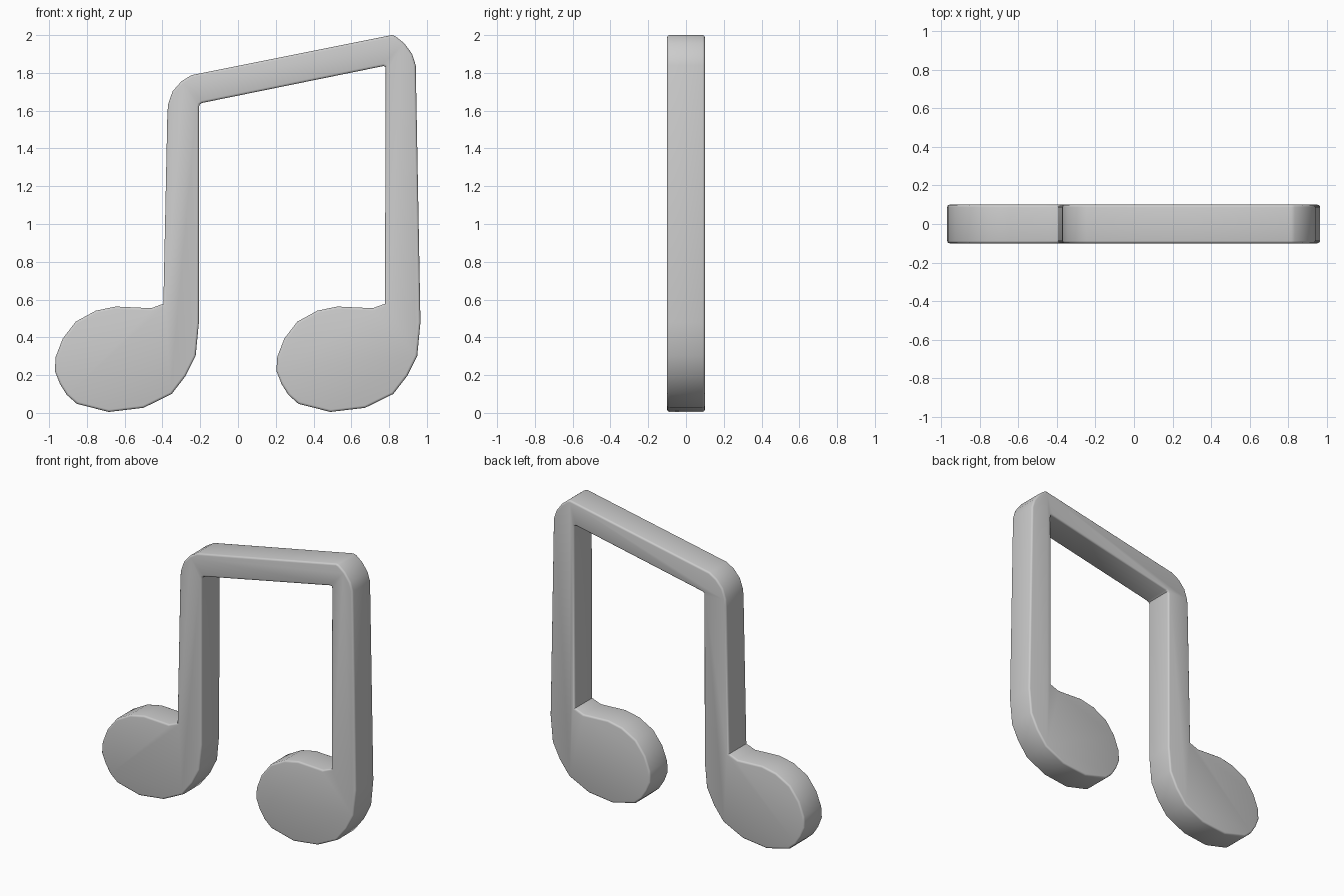
import bpy, bmesh, math

if "Cube" in bpy.data.objects:
    bpy.data.objects.remove(bpy.data.objects["Cube"])

HALF_DEPTH = 0.1
NOTE_GAP = 1.173   # offset from left note to right note

# Note head outline, from the stem's inner foot round to the stem's outer foot
head = [(-0.395, 0.578), (-0.46, 0.554), (-0.647, 0.563), (-0.753, 0.541),
        (-0.859, 0.483), (-0.928, 0.393), (-0.965, 0.297), (-0.97, 0.223),
        (-0.943, 0.154), (-0.906, 0.095), (-0.853, 0.048), (-0.684, 0.005),
        (-0.5, 0.027), (-0.351, 0.1), (-0.277, 0.196), (-0.224, 0.302),
        (-0.207, 0.48)]
# Underside of the beam, between the stems
beam_under = [(-0.206, 1.62), (-0.203, 1.633), (-0.19, 1.641),
              (0.769, 1.836), (0.779, 1.833), (0.782, 1.82)]
# Outer rounded corners and top of the beam, right to left
beam_top = [(0.941, 1.84), (0.922, 1.9), (0.88, 1.957), (0.835, 1.993),
            (0.815, 2.0), (-0.246, 1.788), (-0.299, 1.756),
            (-0.346, 1.703), (-0.37, 1.634), (-0.374, 1.58)]


def plate(name, outline, half_depth, bevel):
    """Extrude an xz outline along y and round the front and back rims."""
    bm = bmesh.new()
    face = bm.faces.new([bm.verts.new((x, -half_depth, z)) for x, z in outline])
    ext = bmesh.ops.extrude_face_region(bm, geom=[face], use_keep_orig=True)
    for v in ext["geom"]:
        if isinstance(v, bmesh.types.BMVert):
            v.co.y = half_depth
    bmesh.ops.recalc_face_normals(bm, faces=bm.faces)
    rims = [e for e in bm.edges if abs(e.verts[0].co.y - e.verts[1].co.y) < 1e-6]
    bmesh.ops.bevel(bm, geom=rims, offset=bevel, segments=3, profile=0.5,
                    affect='EDGES', clamp_overlap=True)
    mesh = bpy.data.meshes.new(name)
    bm.to_mesh(mesh)
    bm.free()
    obj = bpy.data.objects.new(name, mesh)
    bpy.context.collection.objects.link(obj)
    return obj


# Whole beamed pair: left head, beam underside, right head, beam top
right_head = [(x + NOTE_GAP, z) for x, z in head]
note = plate("beamed_music_note", head + beam_under + right_head + beam_top,
             HALF_DEPTH, 0.016)

# Smooth shading with crisp corners
bpy.context.view_layer.objects.active = note
note.select_set(True)
bpy.ops.object.shade_smooth_by_angle(angle=math.radians(35))
